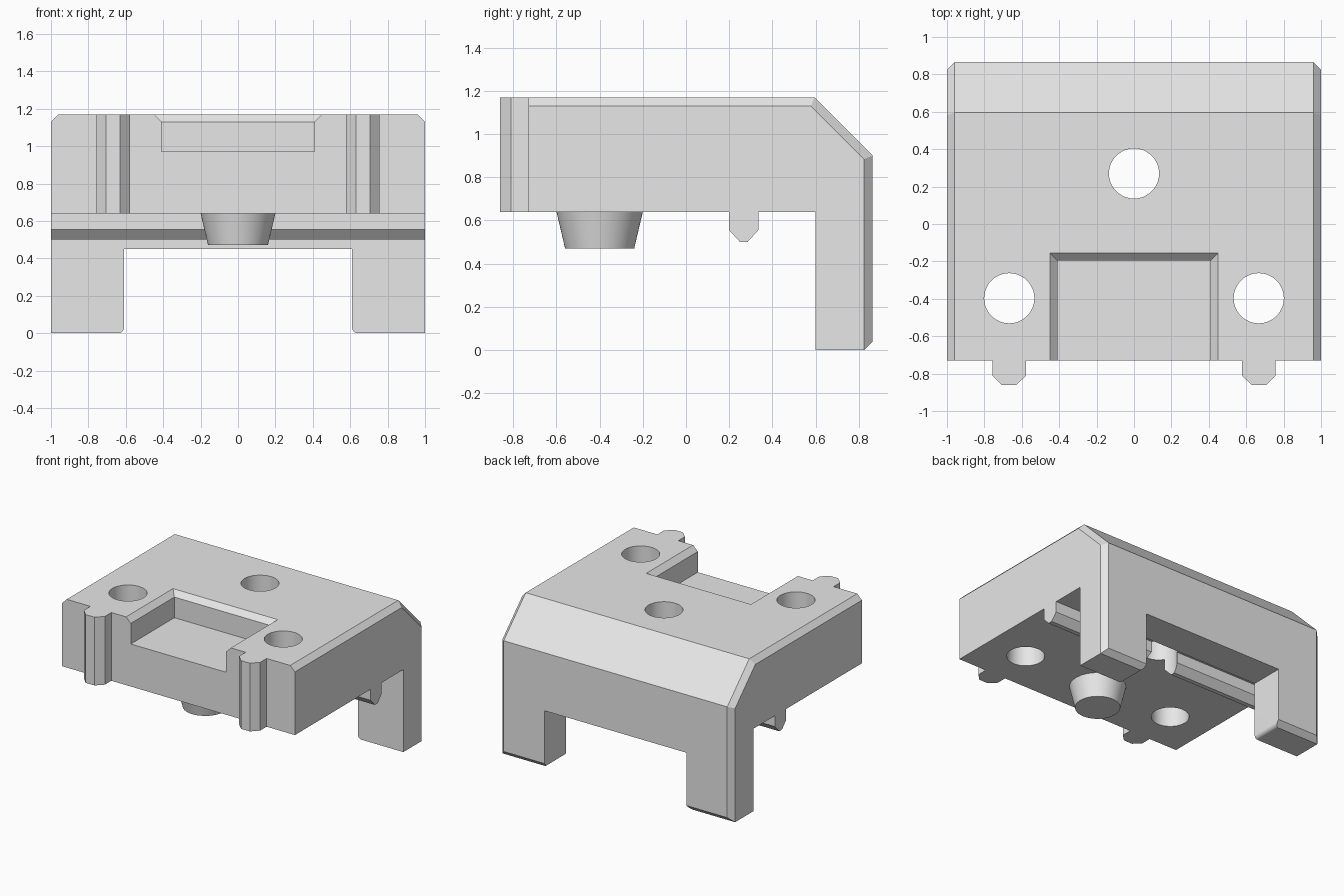
import bpy, bmesh, math

cube = bpy.data.objects.get("Cube")
if cube:
    bpy.data.objects.remove(cube, do_unlink=True)

grey = bpy.data.materials.new("plain_grey")
grey.use_nodes = True
colour = (0.8, 0.8, 0.8, 1)
grey.diffuse_color = colour
grey.node_tree.nodes["Principled BSDF"].inputs["Base Color"].default_value = colour

TOP, UNDER, FRONT, BACK = 1.17, 0.64, -0.73, 0.865
CHAMFER = 0.04


def loft(name, rings, bevel_rule=None):
    """Solid through matching rings of points, capped at both ends."""
    bm = bmesh.new()
    loops = [[bm.verts.new(p) for p in ring] for ring in rings]
    n = len(loops[0])
    for a, b in zip(loops, loops[1:]):
        for i in range(n):
            j = (i + 1) % n
            bm.faces.new((a[i], a[j], b[j], b[i]))
    bm.faces.new(loops[0])
    bm.faces.new(loops[-1])
    bmesh.ops.recalc_face_normals(bm, faces=bm.faces)
    if bevel_rule:
        edges = [e for e in bm.edges if bevel_rule(e)]
        bmesh.ops.bevel(bm, geom=edges, offset=CHAMFER, segments=1,
                        affect='EDGES', profile=0.5)
    mesh = bpy.data.meshes.new(name)
    bm.to_mesh(mesh)
    bm.free()
    mesh.materials.append(grey)
    obj = bpy.data.objects.new(name, mesh)
    bpy.context.collection.objects.link(obj)
    return obj


def prism(name, profile, axis, lo, hi, bevel_rule=None):
    """Extrude a 2D profile along one axis."""
    def place(t):
        return [{'x': (t, a, b), 'y': (a, t, b), 'z': (a, b, t)}[axis]
                for a, b in profile]
    return loft(name, [place(lo), place(hi)], bevel_rule)


def circle(x, y, z, r, n=64):
    return [(x + r * math.cos(math.tau * i / n),
             y + r * math.sin(math.tau * i / n), z) for i in range(n)]


def cut(obj, cutter):
    mod = obj.modifiers.new(cutter.name, 'BOOLEAN')
    mod.operation = 'DIFFERENCE'
    mod.solver = 'EXACT'
    mod.object = cutter
    with bpy.context.temp_override(object=obj, active_object=obj,
                                   selected_objects=[obj]):
        bpy.ops.object.modifier_apply(modifier=mod.name)


# Body: side profile with sloped back, chamfered along its outer side edges
def outer_side_edge(e):
    a, b = (v.co for v in e.verts)
    mid = (a + b) / 2
    return a.x * b.x > 0 and mid.y + mid.z > 1.0


body = prism("body", [(FRONT, UNDER), (FRONT, TOP), (0.595, TOP), (BACK, 0.9),
                      (BACK, 0), (0.6, 0), (0.6, UNDER)],
             'x', -1, 1, outer_side_edge)

# Ridge across the underside
ridge = prism("underside_ridge", [(0.2, UNDER), (0.2, 0.555), (0.25, 0.5),
                                  (0.285, 0.5), (0.335, 0.555), (0.335, UNDER)],
              'x', -1, 1)

# Opening between the legs, flared to round the inner foot corners
r = 0.03
half = [(0.61, 0.45)]
for i in range(9):
    t = math.pi * (1 + i / 16)
    half.append((0.61 + r + r * math.cos(t), r + r * math.sin(t)))
half.append((0.61 + r, -0.1))
opening = prism("leg_opening_cutter", half + [(-x, z) for x, z in reversed(half)],
                'y', 0.4, 1.0)

# Chamfer under the back edge of the feet
foot = prism("foot_chamfer_cutter", [(BACK - 0.14, -0.1), (BACK + 0.1, -0.1),
                                     (BACK + 0.1, 0.14)], 'x', -1.1, 1.1)


# Tray recess, open at the front, with a flared rim
def tray(z, grow):
    w, y = 0.41 + grow, -0.195 + grow
    return [(-w, -1, z), (w, -1, z), (w, y, z), (-w, y, z)]


recess = loft("recess_cutter", [tray(0.97, 0), tray(TOP - CHAMFER, 0),
                                tray(TOP + CHAMFER, 2 * CHAMFER)])

# Three through holes
holes = [loft("hole_cutter", [circle(x, y, 0.3, 0.134), circle(x, y, 1.4, 0.134)])
         for x, y in ((-0.667, -0.397), (0.667, -0.397), (0, 0.27))]

cutters = [opening, foot, recess] + holes
for cutter in cutters:
    cut(body, cutter)
cut(ridge, holes[2])
for cutter in cutters:
    bpy.data.objects.remove(cutter, do_unlink=True)

# Tapered knob under the body
knob = loft("underside_knob", [circle(0, -0.4, UNDER, 0.2),
                               circle(0, -0.4, 0.47, 0.16)])

# Front keys
keys = []
for side, name in ((-1, "right_front_key"), (1, "left_front_key")):
    key = [(0.577, FRONT), (0.577, -0.81), (0.63, -0.862),
           (0.705, -0.862), (0.757, -0.81), (0.757, FRONT)]
    keys.append(prism(name, [(side * x, y) for x, y in key], 'z', UNDER, TOP))

# Smooth round walls, keep hard edges
bpy.ops.object.select_all(action='DESELECT')
for obj in [body, ridge, knob] + keys:
    obj.select_set(True)
bpy.context.view_layer.objects.active = body
bpy.ops.object.shade_smooth_by_angle(angle=math.radians(25))
